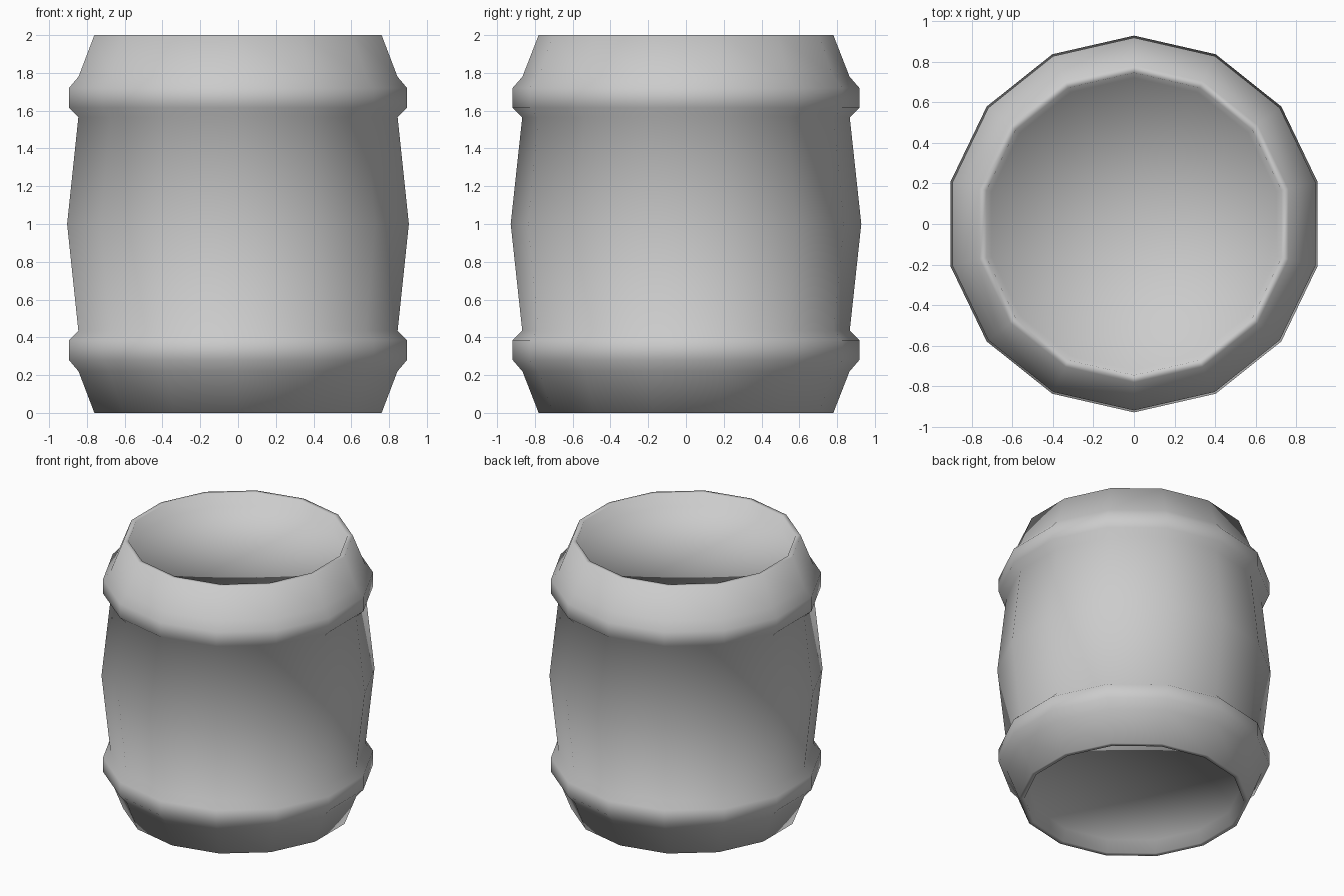
import bpy, bmesh
from math import sin, cos, pi

if "Cube" in bpy.data.objects:
    bpy.data.objects.remove(bpy.data.objects["Cube"])

SIDES = 14

# Lower half of the profile (radius, height), from recessed end cap out to the belly
lower = [(0.72, 0.09), (0.745, 0.0), (0.78, 0.0), (0.866, 0.22),
         (0.918, 0.28), (0.918, 0.385), (0.867, 0.435), (0.928, 1.0)]
# Mirror it about the middle for the upper half
profile = lower + [(r, 2 - z) for r, z in reversed(lower[:-1])]

bm = bmesh.new()


def ring(r, z):
    return [bm.verts.new((r * sin(2 * pi * i / SIDES), r * cos(2 * pi * i / SIDES), z))
            for i in range(SIDES)]


# Staves, raised hoops and rims
rings = [ring(r, z) for r, z in profile]
for a, b in zip(rings, rings[1:]):
    for i in range(SIDES):
        j = (i + 1) % SIDES
        bm.faces.new((a[i], a[j], b[j], b[i]))

# Recessed end caps as triangle fans
for edge, z in ((rings[0], profile[0][1]), (rings[-1], profile[-1][1])):
    centre = bm.verts.new((0, 0, z))
    for i in range(SIDES):
        bm.faces.new((edge[i], edge[(i + 1) % SIDES], centre))

bmesh.ops.recalc_face_normals(bm, faces=bm.faces)
for f in bm.faces:
    f.smooth = True

mesh = bpy.data.meshes.new("barrel")
bm.to_mesh(mesh)
bm.free()
barrel = bpy.data.objects.new("barrel", mesh)
bpy.context.collection.objects.link(barrel)
